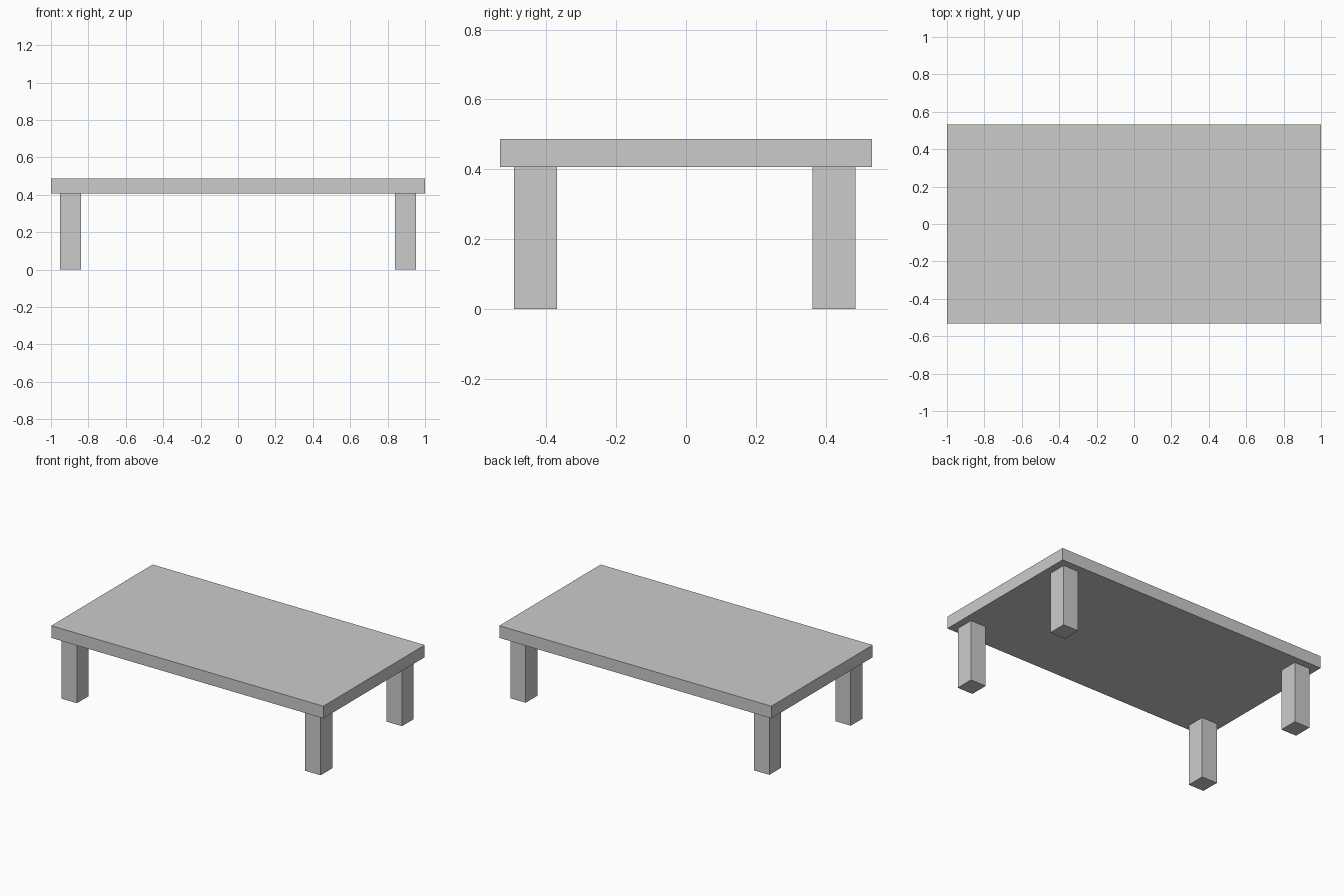
import bpy

if "Cube" in bpy.data.objects:
    bpy.data.objects.remove(bpy.data.objects["Cube"])


def box(name, x, y, z):
    """Axis-aligned box from (min, max) ranges."""
    bpy.ops.mesh.primitive_cube_add(size=1, location=[(a + b) / 2 for a, b in (x, y, z)])
    obj = bpy.context.object
    obj.name = name
    obj.scale = [b - a for a, b in (x, y, z)]
    bpy.ops.object.transform_apply(location=False, rotation=False, scale=True)
    return obj


UNDERSIDE, TOP = 0.406, 0.487

# Table top slab
box("table_top", (-1, 1), (-0.532, 0.532), (UNDERSIDE, TOP))

# Four square legs, set slightly towards the front
for side, x in (("left", (-0.952, -0.839)), ("right", (0.839, 0.952))):
    for end, y in (("front", (-0.493, -0.370)), ("back", (0.362, 0.485))):
        box(f"{end}_{side}_leg", x, y, (0, UNDERSIDE))
